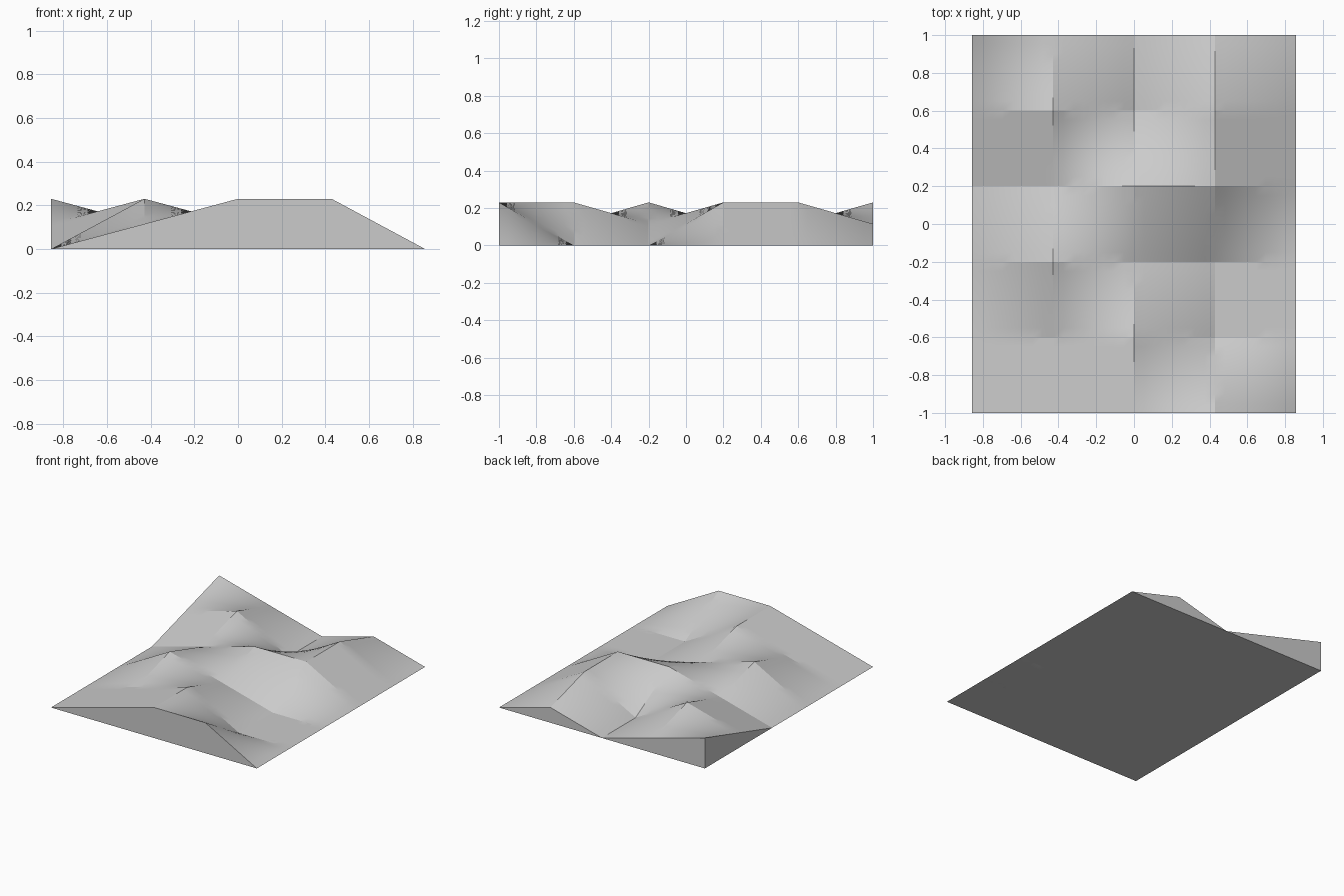
import bpy
import bmesh
import math

cube = bpy.data.objects.get("Cube")
if cube:
    bpy.data.objects.remove(cube, do_unlink=True)

WIDTH, DEPTH, LEVEL = 1.714, 2.0, 0.115
STEPS = 8  # subdivisions per terrain cell

# Height levels at the cell corners, front row first, each from -x to +x
ROWS = ["01220", "01200", "02100", "01220", "12020", "21010"]
levels = [[int(c) for c in row] for row in ROWS]
cells_x, cells_y = len(levels[0]) - 1, len(levels) - 1


def height(u, v):
    """Blend the four corner levels of the cell that holds (u, v)."""
    i, j = min(int(u), cells_x - 1), min(int(v), cells_y - 1)
    s, t = u - i, v - j
    near = levels[j][i] * (1 - s) + levels[j][i + 1] * s
    far = levels[j + 1][i] * (1 - s) + levels[j + 1][i + 1] * s
    return LEVEL * (near * (1 - t) + far * t)


# Hilly top surface
bm = bmesh.new()
grid = []
for b in range(cells_y * STEPS + 1):
    line = []
    for a in range(cells_x * STEPS + 1):
        u, v = a / STEPS, b / STEPS
        x = (u / cells_x - 0.5) * WIDTH
        y = (v / cells_y - 0.5) * DEPTH
        line.append(bm.verts.new((x, y, height(u, v))))
    grid.append(line)
for low, high in zip(grid, grid[1:]):
    for a in range(len(low) - 1):
        bm.faces.new((low[a], low[a + 1], high[a + 1], high[a]))

# Side walls down to the ground
rim = [e for e in bm.edges if e.is_boundary]
skirt = bmesh.ops.extrude_edge_only(bm, edges=rim)["geom"]
for vert in skirt:
    if isinstance(vert, bmesh.types.BMVert):
        vert.co.z = 0
bmesh.ops.remove_doubles(bm, verts=bm.verts[:], dist=0.0005)

# Flat underside
bmesh.ops.contextual_create(bm, geom=[e for e in bm.edges if e.is_boundary])
bmesh.ops.recalc_face_normals(bm, faces=bm.faces[:])

mesh = bpy.data.meshes.new("terrain_tile")
bm.to_mesh(mesh)
bm.free()
terrain = bpy.data.objects.new("terrain_tile", mesh)
bpy.context.collection.objects.link(terrain)

# Plain grey
grey = bpy.data.materials.new("light_grey")
grey.use_nodes = True
color = (0.6, 0.6, 0.6, 1)
grey.diffuse_color = color
grey.node_tree.nodes["Principled BSDF"].inputs["Base Color"].default_value = color
mesh.materials.append(grey)

# Soft slopes with crisp creases between cells
bpy.ops.object.select_all(action="DESELECT")
terrain.select_set(True)
bpy.context.view_layer.objects.active = terrain
bpy.ops.object.shade_smooth_by_angle(angle=math.radians(12))
